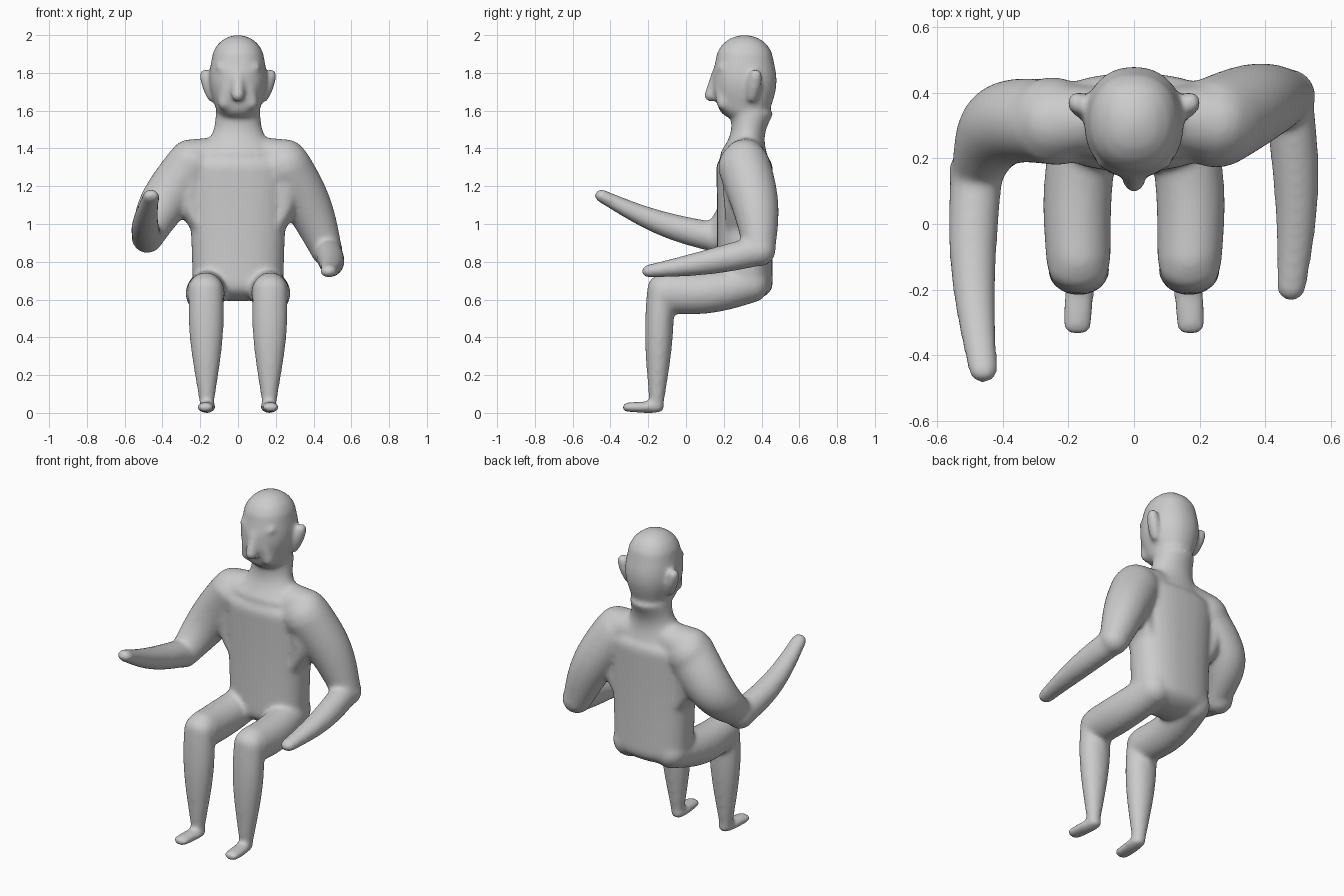
import bpy, bmesh, math
from mathutils import Vector

cube = bpy.data.objects.get("Cube")
if cube:
    bpy.data.objects.remove(cube)

skin = bpy.data.materials.new("plain grey")
skin.use_nodes = True
grey = (0.6, 0.6, 0.6, 1)
skin.diffuse_color = grey
skin.node_tree.nodes["Principled BSDF"].inputs["Base Color"].default_value = grey

SIDES = 28
STEPS = 12
CAP_STEPS = 4
bm = bmesh.new()


def add_ring(centre, axis, size, square):
    """One rounded cross-section; size is (sideways radius, other radius)."""
    across = Vector((1, 0, 0))
    across = (across - axis * across.dot(axis)).normalized()
    other = axis.cross(across)
    verts = []
    for k in range(SIDES):
        angle = math.tau * k / SIDES
        c, s = (math.copysign(abs(f(angle)) ** (2 / square), f(angle))
                for f in (math.cos, math.sin))
        verts.append(bm.verts.new(centre + across * size.x * c + other * size.y * s))
    return verts


def muscle(start, end, start_size, end_size, bulge=0, bow=(0, 0, 0),
           square=2, start_cap=1, end_cap=1):
    """Tapered form between two joints, swelling and bowing midway, with domed ends."""
    start, end, bow = Vector(start), Vector(end), Vector(bow)
    start_size, end_size = Vector(start_size), Vector(end_size)
    axis = (end - start).normalized()
    cap_angles = [math.pi / 2 * k / (CAP_STEPS + 0.5) for k in range(1, CAP_STEPS + 1)]
    rings = []
    for angle in reversed(cap_angles):
        depth = start_cap * min(start_size) * math.sin(angle)
        rings.append(add_ring(start - axis * depth, axis, start_size * math.cos(angle), square))
    for step in range(STEPS + 1):
        t = step / STEPS
        swell = math.sin(math.pi * t)
        rings.append(add_ring(start.lerp(end, t) + bow * swell, axis,
                              start_size.lerp(end_size, t) * (1 + bulge * swell), square))
    for angle in cap_angles:
        depth = end_cap * min(end_size) * math.sin(angle)
        rings.append(add_ring(end + axis * depth, axis, end_size * math.cos(angle), square))
    for lower, upper in zip(rings, rings[1:]):
        for k in range(SIDES):
            n = (k + 1) % SIDES
            bm.faces.new((lower[k], lower[n], upper[n], upper[k]))
    bm.faces.new(rings[0][::-1])
    bm.faces.new(rings[-1])


def both_sides(start, end, *sizes, bow=(0, 0, 0), **options):
    for side in (1, -1):
        mirror = Vector((side, 1, 1))
        muscle(Vector(start) * mirror, Vector(end) * mirror, *sizes,
               bow=Vector(bow) * mirror, **options)


# Landmarks on the centre line
spine = 0.31
pelvis = (0, spine, 0.68)
chest = (0, spine, 1.3)
collar = (0, spine, 1.36)
nape = (0, 0.345, 1.6)
jaw = (0, spine, 1.62)
crown = (0, spine, 1.86)

# Trunk, with the shoulders sloping in to the neck
muscle(pelvis, chest, (0.24, 0.15), (0.28, 0.15), bulge=-0.03, square=2.4,
       start_cap=0.6, end_cap=0.6)
muscle(collar, nape, (0.26, 0.13), (0.115, 0.12), bulge=-0.27, end_cap=0.2)
both_sides((0.12, 0.32, 1.36), (0.25, spine, 1.33), (0.1, 0.1), (0.12, 0.12))
# Side muscles filling the armpits
both_sides((0.24, spine, 1.25), (0.2, spine, 0.98), (0.1, 0.12), (0.05, 0.1),
           bow=(0.03, 0, 0))

# Skull
muscle(jaw, crown, (0.12, 0.14), (0.142, 0.155), bulge=0.15, square=2.2, start_cap=0.6)

# Nose
nose_tip = (0, 0.13, 1.68)
muscle((0, 0.155, 1.8), nose_tip, (0.025, 0.02), (0.035, 0.035))

# Slanted brows, cheeks and ears
both_sides((0.03, 0.16, 1.79), (0.1, 0.19, 1.83), (0.02, 0.02), (0.02, 0.02))
both_sides((0.06, 0.18, 1.72), (0.07, 0.2, 1.64), (0.03, 0.03), (0.04, 0.04))
both_sides((0.14, 0.35, 1.67), (0.175, 0.37, 1.79), (0.025, 0.03), (0.03, 0.035), bulge=0.2)

# Lowered left arm
shoulder, elbow, hand = (0.25, spine, 1.3), (0.47, 0.39, 0.86), (0.48, -0.2, 0.75)
muscle(shoulder, elbow, (0.14, 0.14), (0.085, 0.085), bulge=0.08, bow=(0.02, 0.02, 0))
muscle(elbow, hand, (0.075, 0.08), (0.045, 0.035), bulge=0.13, bow=(0.02, 0, -0.01))

# Raised right arm
shoulder, elbow, hand = (-0.25, spine, 1.3), (-0.48, 0.16, 0.93), (-0.46, -0.45, 1.15)
muscle(shoulder, elbow, (0.14, 0.14), (0.085, 0.085), bulge=0.1, bow=(-0.045, 0.06, -0.03))
muscle(elbow, hand, (0.08, 0.08), (0.045, 0.035), bulge=0.1, bow=(-0.02, 0, -0.03))

# Thighs, shins and feet
hip, knee = (0.14, 0.34, 0.68), (0.17, -0.1, 0.635)
shin_top, ankle = (0.17, -0.135, 0.66), (0.165, -0.155, 0.06)
heel, toe = (0.16, -0.145, 0.03), (0.175, -0.315, 0.03)
both_sides(hip, knee, (0.1, 0.1), (0.1, 0.11), bulge=0.05, bow=(0.015, 0, -0.02))
both_sides(shin_top, ankle, (0.09, 0.07), (0.04, 0.04), bulge=0.3)
both_sides(heel, toe, (0.04, 0.03), (0.045, 0.025), bulge=0.1)

# Fuse every part into one smooth skin
bmesh.ops.recalc_face_normals(bm, faces=bm.faces[:])
mesh = bpy.data.meshes.new("seated_figure")
bm.to_mesh(mesh)
bm.free()
mesh.materials.append(skin)
figure = bpy.data.objects.new("seated_figure", mesh)
bpy.context.collection.objects.link(figure)
fuse = figure.modifiers.new("fuse", "REMESH")
fuse.mode = "VOXEL"
fuse.voxel_size = 0.011
fuse.use_smooth_shade = True
soften = figure.modifiers.new("soften", "SMOOTH")
soften.factor = 0.5
soften.iterations = 18
